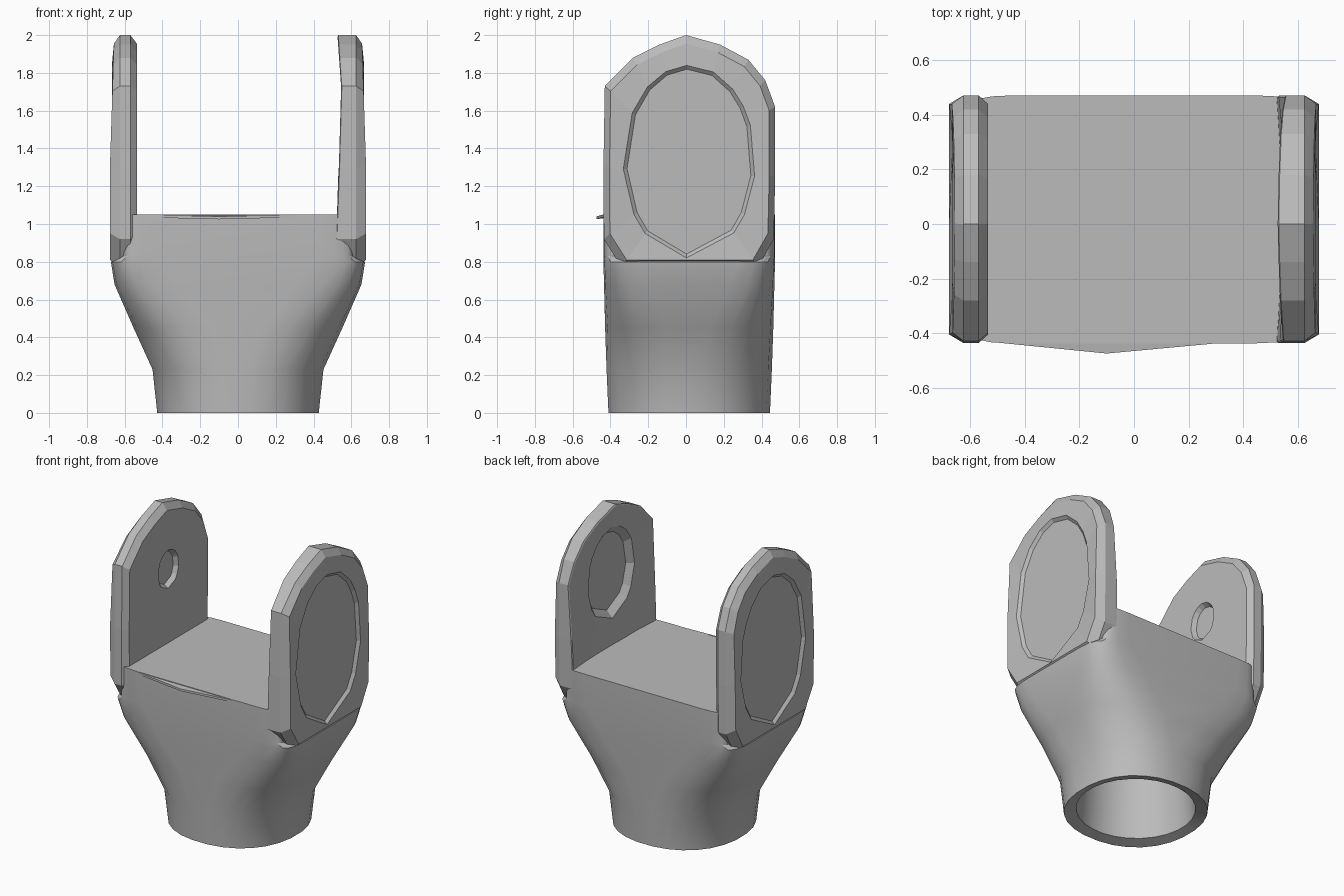
import bpy
import bmesh
import math

if "Cube" in bpy.data.objects:
    bpy.data.objects.remove(bpy.data.objects["Cube"], do_unlink=True)

mat = bpy.data.materials.new("plain grey")
mat.use_nodes = True
GREY = (0.5, 0.5, 0.5, 1)
mat.diffuse_color = GREY
mat.node_tree.nodes["Principled BSDF"].inputs["Base Color"].default_value = GREY

CY = 0.017  # centre line of the body in y


def loft(name, rings, smooth=True):
    """Skin a list of equal-length rings and cap both ends."""
    bm = bmesh.new()
    loops = [[bm.verts.new(p) for p in ring] for ring in rings]
    n = len(loops[0])
    for a, b in zip(loops, loops[1:]):
        for i in range(n):
            j = (i + 1) % n
            bm.faces.new((a[i], a[j], b[j], b[i]))
    bm.faces.new(loops[0])
    bm.faces.new(loops[-1])
    bmesh.ops.recalc_face_normals(bm, faces=bm.faces)
    mesh = bpy.data.meshes.new(name)
    bm.to_mesh(mesh)
    bm.free()
    obj = bpy.data.objects.new(name, mesh)
    bpy.context.collection.objects.link(obj)
    mesh.materials.append(mat)
    if smooth:
        bpy.ops.object.select_all(action="DESELECT")
        obj.select_set(True)
        bpy.context.view_layer.objects.active = obj
        bpy.ops.object.shade_smooth_by_angle(angle=math.radians(25))


def section(z, rx, ry, power, count=28):
    """Horizontal cross-section, from round (power 2) to nearly square."""
    pts = []
    for i in range(count):
        a = 2 * math.pi * (i + 0.5) / count
        c, s = math.cos(a), math.sin(a)
        pts.append((math.copysign(abs(c) ** (2 / power), c) * rx,
                    CY + math.copysign(abs(s) ** (2 / power), s) * ry, z))
    return pts


# Body: hollow round socket flaring into a wide block
loft("yoke_body", [
    section(0.48, 0.34, 0.33, 2),
    section(0.02, 0.37, 0.365, 2),
    section(0.0, 0.43, 0.43, 2.2),
    section(0.23, 0.455, 0.44, 2.3),
    section(0.45, 0.555, 0.447, 3.2),
    section(0.68, 0.655, 0.452, 6),
    section(0.80, 0.674, 0.455, 8),
    section(0.83, 0.62, 0.455, 12),
    section(1.05, 0.61, 0.455, 14),
])

# Arm outline in y and z, rounded at the top
OUTLINE = [(-0.34, 0.77), (0, 0.77), (0.38, 0.77), (0.465, 0.92), (0.472, 1.25),
           (0.472, 1.62), (0.42, 1.76), (0.33, 1.87), (0.18, 1.95), (0, 2.0),
           (-0.14, 1.95), (-0.28, 1.88), (-0.43, 1.73), (-0.437, 1.3), (-0.435, 0.92)]


def outline(x, scale=1.0):
    """Arm outline at the depth given by x, a function of height."""
    return [(x(z), CY + (y - CY) * scale, 1.35 + (z - 1.35) * scale)
            for y, z in OUTLINE]


def oval(x, cz, ry, rz):
    """Oval whose points line up with the outline points."""
    pts = []
    for y, z in OUTLINE:
        a = math.atan2(z - 1.35, (y - CY) * 1.45)
        pts.append((x, CY + ry * math.cos(a), cz + rz * math.sin(a)))
    return pts


def arm(name, side, inner, pocket, bevel_scale, bevel_depth):
    cz, ry, rz, depth = pocket
    rim = inner(cz)
    rings = [
        oval(rim + depth, cz, ry * 0.85, rz * 0.85),
        oval(rim, cz, ry, rz),
        outline(inner, bevel_scale),
        outline(lambda z: inner(z) + bevel_depth),
        outline(lambda z: 0.625),
        outline(lambda z: 0.678 - 0.03 * max(0, z - 1.3), 0.93),
        oval(0.668, 1.33, 0.35, 0.51),
        oval(0.65, 1.33, 0.33, 0.49),
    ]
    loft(name, [[(side * x, y, z) for x, y, z in r] for r in rings], smooth=False)


def bowed(z):
    return 0.555 - 0.035 * min(1, abs(z - 1.6) / 0.5)


# Two upright arms with pockets in their inner and outer faces
arm("left_arm", 1, bowed, (1.53, 0.25, 0.31, 0.04), 0.985, 0.004)
arm("right_arm", -1, lambda z: 0.535, (1.55, 0.11, 0.13, 0.03), 0.93, 0.035)

# Thin lip along the front upper edge
loft("front_lip", [[(-0.5, -0.435, z), (-0.1, -0.475, z - 0.01), (0.3, -0.438, z),
                    (0.3, -0.41, z), (-0.5, -0.41, z)] for z in (1.035, 1.05)], smooth=False)
